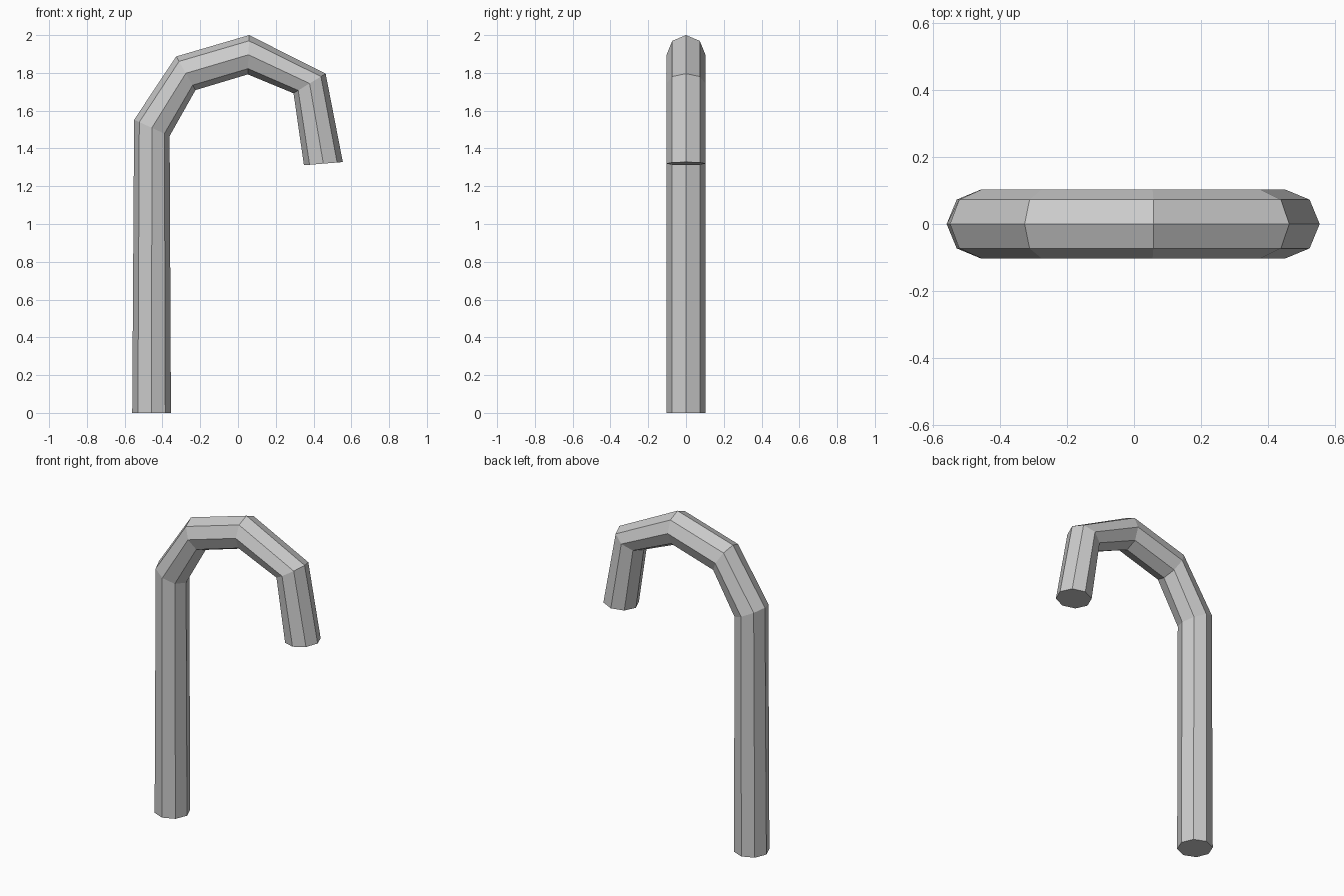
import bpy, bmesh
from math import cos, sin, pi
from mathutils import Vector

if "Cube" in bpy.data.objects:
    bpy.data.objects.remove(bpy.data.objects["Cube"])

SIDES = 8
RADIUS_Y = 0.103

# Outer and inner (x, z) of each mitred ring along the cane
RINGS = [
    ((-0.560, 0.000), (-0.355, 0.000)),
    ((-0.550, 1.552), (-0.362, 1.466)),
    ((-0.327, 1.887), (-0.225, 1.709)),
    ((0.059, 2.000), (0.052, 1.792)),
    ((0.464, 1.796), (0.294, 1.692)),
    ((0.555, 1.328), (0.349, 1.311)),
]

bm = bmesh.new()
loops = []
for outer, inner in RINGS:
    o = Vector((outer[0], 0, outer[1]))
    i = Vector((inner[0], 0, inner[1]))
    centre, half = (o + i) / 2, (o - i) / 2
    loops.append([
        bm.verts.new(centre + half * cos(2 * pi * k / SIDES)
                     + Vector((0, RADIUS_Y * sin(2 * pi * k / SIDES), 0)))
        for k in range(SIDES)])

# Side faces between neighbouring rings
for a, b in zip(loops, loops[1:]):
    for k in range(SIDES):
        n = (k + 1) % SIDES
        bm.faces.new((a[k], a[n], b[n], b[k]))

# End caps
bm.faces.new(loops[0])
bm.faces.new(loops[-1])
bmesh.ops.recalc_face_normals(bm, faces=bm.faces[:])

mesh = bpy.data.meshes.new("hooked_cane")
bm.to_mesh(mesh)
bm.free()
bpy.context.collection.objects.link(bpy.data.objects.new("hooked_cane", mesh))
